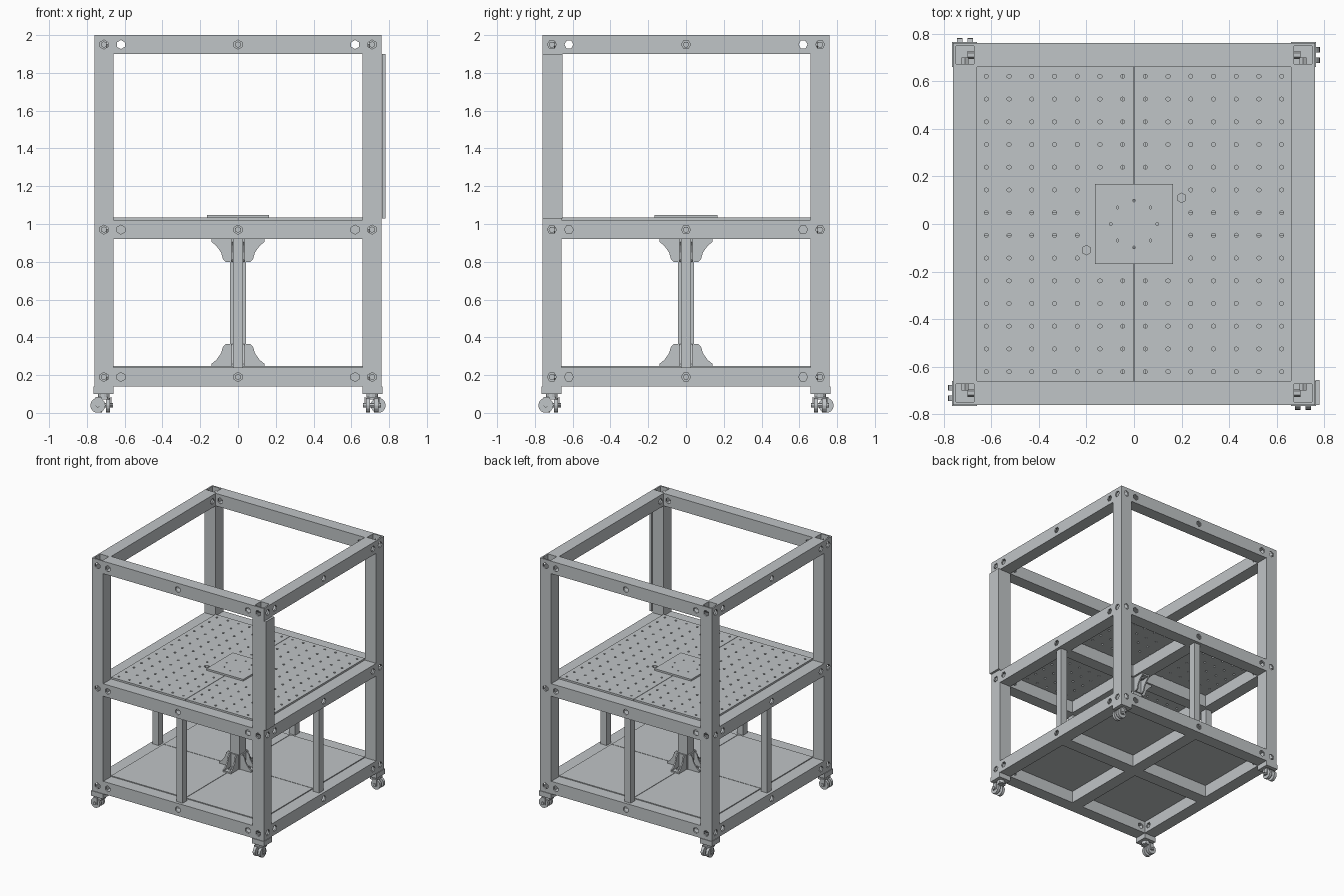
import bpy, bmesh
from math import pi, cos, sin
from mathutils import Matrix, Vector

if "Cube" in bpy.data.objects:
    bpy.data.objects.remove(bpy.data.objects["Cube"])

steel = bpy.data.materials.new("light steel grey")
steel.use_nodes = True
COLOR = (0.53, 0.555, 0.57, 1)
steel.diffuse_color = COLOR
steel.node_tree.nodes["Principled BSDF"].inputs["Base Color"].default_value = COLOR

P = 0.71      # post centre line
IN = 0.66     # inner face of the frame
T = 0.1       # tube size
LEVELS = {"bottom": 0.19, "middle": 0.97, "top": 1.95}
TURN = {"X": Matrix.Rotation(pi / 2, 4, "Y"), "Y": Matrix.Rotation(pi / 2, 4, "X"), "Z": Matrix()}


def finish(name, bm):
    bmesh.ops.recalc_face_normals(bm, faces=bm.faces)
    me = bpy.data.meshes.new(name)
    bm.to_mesh(me)
    bm.free()
    me.materials.append(steel)
    ob = bpy.data.objects.new(name, me)
    bpy.context.collection.objects.link(ob)
    return ob


def add_box(bm, lo, hi):
    lo, hi = Vector(lo), Vector(hi)
    m = Matrix.Translation((lo + hi) / 2) @ Matrix.Diagonal((*(hi - lo), 1))
    bmesh.ops.create_cube(bm, size=1, matrix=m)


def box(name, lo, hi):
    bm = bmesh.new()
    add_box(bm, lo, hi)
    return finish(name, bm)


def add_cyl(bm, loc, axis, r, depth, n=6):
    bmesh.ops.create_cone(bm, cap_ends=True, segments=n, radius1=r, radius2=r, depth=depth,
                          matrix=Matrix.Translation(loc) @ TURN[axis])


def tube(name, loc, axis, length, size=T, wall=0.012):
    """Square hollow section, open at both ends."""
    bm = bmesh.new()
    rings = []
    for z in (-length / 2, length / 2):
        for h in (size / 2, size / 2 - wall):
            rings.append([bm.verts.new((x * h, y * h, z))
                          for x, y in ((-1, -1), (1, -1), (1, 1), (-1, 1))])
    for a, b in ((0, 2), (1, 3), (0, 1), (2, 3)):
        for i in range(4):
            j = (i + 1) % 4
            bm.faces.new((rings[a][i], rings[a][j], rings[b][j], rings[b][i]))
    bmesh.ops.transform(bm, matrix=Matrix.Translation(loc) @ TURN[axis], verts=bm.verts)
    return finish(name, bm)


def cut(ob, bm):
    """Drill the shapes in bm out of ob."""
    cutter = finish("hole_cutter", bm)
    cutter.hide_render = True
    mod = ob.modifiers.new("holes", "BOOLEAN")
    mod.operation, mod.solver, mod.object = "DIFFERENCE", "EXACT", cutter
    bpy.context.view_layer.objects.active = ob
    bpy.ops.object.modifier_apply(modifier=mod.name)
    bpy.data.objects.remove(cutter)


def side_name(axis, s):
    return {("X", -1): "front", ("X", 1): "back", ("Y", -1): "right", ("Y", 1): "left"}[axis, s]


def on_side(axis, s, along, out, z):
    """Point on a side whose beam runs along the given axis."""
    return Vector((along, s * out, z)) if axis == "X" else Vector((s * out, along, z))


SIDES = [(a, s) for a in "XY" for s in (-1, 1)]
CROSS = {"X": "Y", "Y": "X"}
bolts = bmesh.new()

# Horizontal frame beams with through holes near the ends and an access hole in the middle
for level, z in LEVELS.items():
    for axis, s in SIDES:
        beam = tube(f"{level}_{side_name(axis, s)}_beam", on_side(axis, s, 0, P, z), axis, 2 * IN)
        holes = bmesh.new()
        for u in (-0.62, 0.62):
            add_cyl(holes, on_side(axis, s, u, P, z), CROSS[axis], 0.024, 0.2)
        add_cyl(holes, on_side(axis, s, 0, 0.76, z), CROSS[axis], 0.024, 0.06)
        cut(beam, holes)
        for u in (-P, 0, P):
            add_cyl(bolts, on_side(axis, s, u, 0.685, z), CROSS[axis], 0.017, 0.03)

# Corner posts with bolt access holes on the outer walls
for sx in (-1, 1):
    for sy in (-1, 1):
        tag = ("front" if sy < 0 else "back") + ("_right" if sx < 0 else "_left")
        post = tube(f"{tag}_post", (sx * P, sy * P, 1.07), "Z", 1.86)
        holes = bmesh.new()
        for z in LEVELS.values():
            add_cyl(holes, (sx * 0.76, sy * P, z), "X", 0.024, 0.06)
        cut(post, holes)
        holes = bmesh.new()
        for z in LEVELS.values():
            add_cyl(holes, (sx * P, sy * 0.76, z), "Y", 0.024, 0.06)
        cut(post, holes)
finish("frame_bolts", bolts)

# Cross beams under both decks, middle uprights and centre column
for level in ("bottom", "middle"):
    z = LEVELS[level]
    tube(f"{level}_cross_beam", (0, 0, z), "X", 2 * IN)
    for s in (-1, 1):
        tube(f"{level}_cross_arm", (0, s * (IN + 0.05) / 2, z), "Y", IN - 0.05)
for axis, s in SIDES:
    tube(f"{side_name(axis, s)}_upright", on_side(axis, s, 0, P, 0.58), "Z", 0.68, 0.055, 0.006)
tube("centre_column", (0, 0, 0.58), "Z", 0.68, 0.085, 0.01)

# Corner brackets: two curved cheeks with a foot and a back flange
CHEEK = [(0.04, 0), (0.14, 0), (0.14, 0.015), (0.115, 0.035), (0.09, 0.07),
         (0.08, 0.105), (0.065, 0.12), (0.04, 0.12)]


def bracket(name, angle, z, up):
    bm = bmesh.new()
    for y in (-0.035, 0.025):
        face = bm.faces.new([bm.verts.new((x, y, h)) for x, h in CHEEK])
        ext = bmesh.ops.extrude_face_region(bm, geom=[face])["geom"]
        bmesh.ops.translate(bm, vec=(0, 0.01, 0),
                            verts=[v for v in ext if isinstance(v, bmesh.types.BMVert)])
    add_box(bm, (0.04, -0.03, 0), (0.138, 0.03, 0.012))
    add_box(bm, (0.04, -0.03, 0), (0.052, 0.03, 0.118))
    add_cyl(bm, (0.095, 0, 0.014), "Z", 0.014, 0.02)
    m = Matrix.Translation((0, 0, z)) @ Matrix.Rotation(angle, 4, "Z") @ Matrix.Diagonal((1, 1, up, 1))
    bmesh.ops.transform(bm, matrix=m, verts=bm.verts)
    finish(name, bm)


for i in range(4):
    bracket("lower_bracket", i * pi / 2, 0.245, 1)
    bracket("upper_bracket", i * pi / 2, 0.92, -1)

# Lower floor panels
for sx in (-1, 1):
    for sy in (-1, 1):
        xs, ys = sorted((sx * 0.002, sx * IN)), sorted((sy * 0.002, sy * IN))
        box("floor_panel", (xs[0], ys[0], 0.237), (xs[1], ys[1], 0.247))

# Perforated work deck in two halves
N, STEP = 14, 1.24 / 13
for s in (-1, 1):
    xs = sorted((s * 0.0015, s * IN))
    deck = box("deck_right" if s < 0 else "deck_left", (xs[0], -IN, 1.018), (xs[1], IN, 1.034))
    holes = bmesh.new()
    for i in range(N):
        for j in range(N):
            x, y = -0.62 + i * STEP, -0.62 + j * STEP
            if x * s > 0 and max(abs(x), abs(y)) > 0.17:
                add_cyl(holes, (x, y, 1.026), "Z", 0.009, 0.06)
    add_cyl(holes, (s * 0.2, s * 0.11, 1.026), "Z", 0.02, 0.06)
    cut(deck, holes)

# Centre mounting plate with a ring of holes
plate = box("mounting_plate", (-0.163, -0.167, 1.034), (0.163, 0.167, 1.048))
holes = bmesh.new()
for i in range(8):
    a = i * pi / 4
    add_cyl(holes, (0.098 * cos(a), 0.098 * sin(a), 1.04), "Z", 0.006, 0.06)
cut(plate, holes)

# Cover strip on one post
box("post_cover_strip", (0.762, -0.76, 1.03), (0.78, -0.655, 1.9))

# Swivel casters, each turned a quarter from the next
for i in range(4):
    m = Matrix.Rotation(-i * pi / 2, 4, "Z") @ Matrix.Translation((-P, P, 0))
    bm = bmesh.new()
    add_box(bm, (-0.055, -0.05, 0.1), (0.05, 0.055, 0.14))
    add_cyl(bm, (0, 0, 0.09), "Z", 0.03, 0.03, 12)
    add_box(bm, (-0.03, -0.02, 0.07), (0.03, 0.045, 0.085))
    for s in (-1, 1):
        add_cyl(bm, (s * 0.022, 0.032, 0.04), "X", 0.04, 0.022, 14)
        add_box(bm, (s * 0.037 - 0.003, 0.012, 0.03), (s * 0.037 + 0.003, 0.045, 0.085))
    add_cyl(bm, (0, 0.032, 0.04), "X", 0.012, 0.095, 8)
    bmesh.ops.transform(bm, matrix=m, verts=bm.verts)
    finish("caster", bm)
